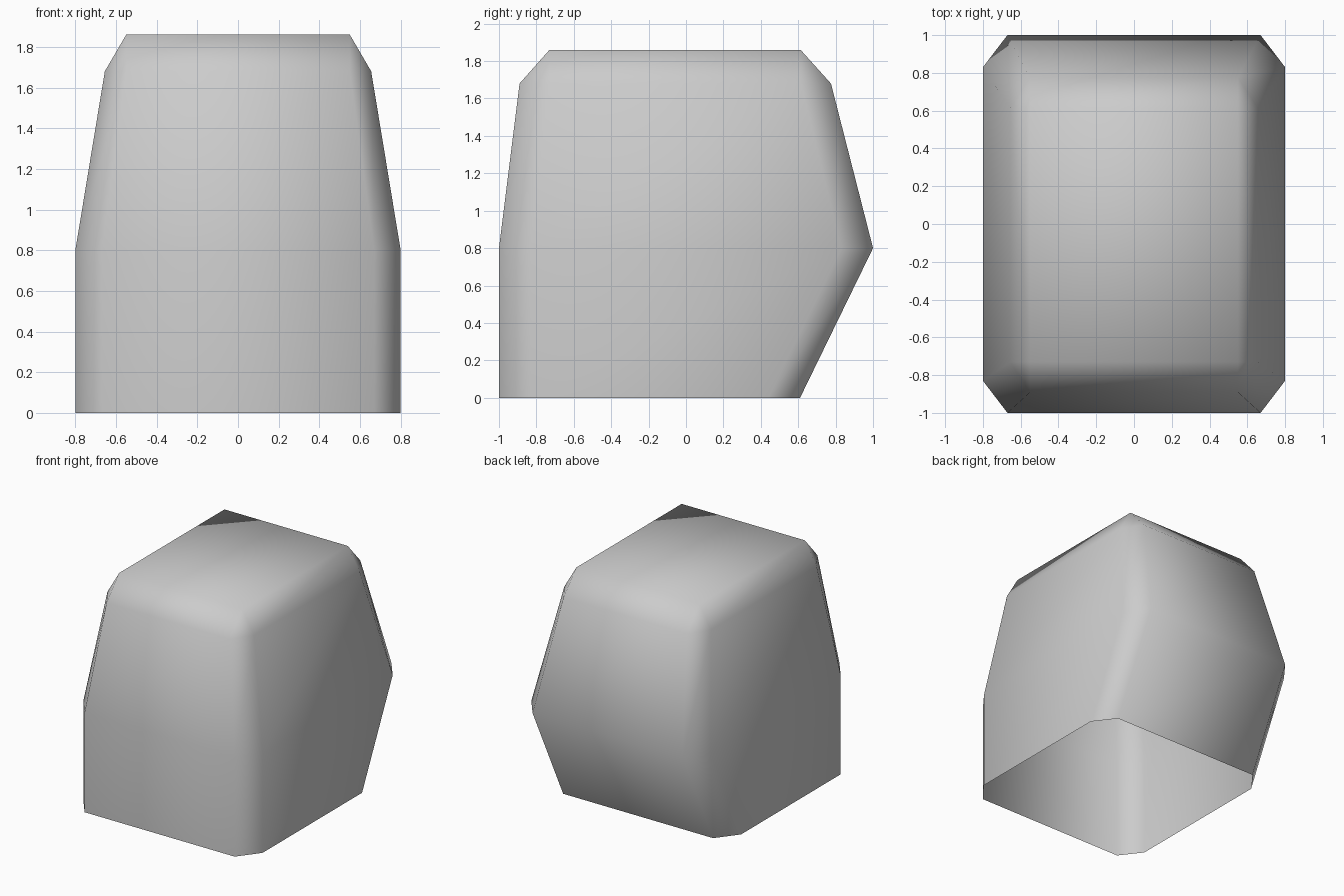
import bpy, bmesh

cube = bpy.data.objects.get("Cube")
if cube:
    bpy.data.objects.remove(cube, do_unlink=True)

# Plain grey material
grey = bpy.data.materials.new("light_grey")
grey.use_nodes = True
colour = (0.6, 0.6, 0.6, 1)
grey.diffuse_color = colour
grey.node_tree.nodes["Principled BSDF"].inputs["Base Color"].default_value = colour


def chamfered_ring(bm, z, half_x, front, back, cut_x, cut_y):
    """Rectangle with cut corners at height z, as eight vertices."""
    x, inner = half_x, half_x - cut_x
    outline = [(-inner, front), (inner, front), (x, front + cut_y), (x, back - cut_y),
               (inner, back), (-inner, back), (-x, back - cut_y), (-x, front + cut_y)]
    return [bm.verts.new((px, py, z)) for px, py in outline]


# Levels of the shell: height, half width, front, back, corner cut
levels = [
    (0.00, 0.80, -1.00, 0.61, 0.13, 0.17),    # open rim
    (0.80, 0.80, -1.00, 1.00, 0.13, 0.17),    # widest level
    (1.68, 0.655, -0.89, 0.775, 0.105, 0.16),  # shoulder
    (1.86, 0.55, -0.73, 0.613, 0.0, 0.0),     # flat top
]

# Hollow shell, open underneath
bm = bmesh.new()
rings = [chamfered_ring(bm, *level) for level in levels]
for low, high in zip(rings, rings[1:]):
    for i in range(8):
        j = (i + 1) % 8
        bm.faces.new((low[i], low[j], high[j], high[i]))
bm.faces.new(rings[-1])

# Merging the top corners turns the shoulder corners into triangles
bmesh.ops.remove_doubles(bm, verts=bm.verts[:], dist=0.001)
for face in bm.faces:
    face.smooth = True

mesh = bpy.data.meshes.new("shell")
bm.to_mesh(mesh)
bm.free()
mesh.materials.append(grey)
shell = bpy.data.objects.new("shell", mesh)
bpy.context.collection.objects.link(shell)
